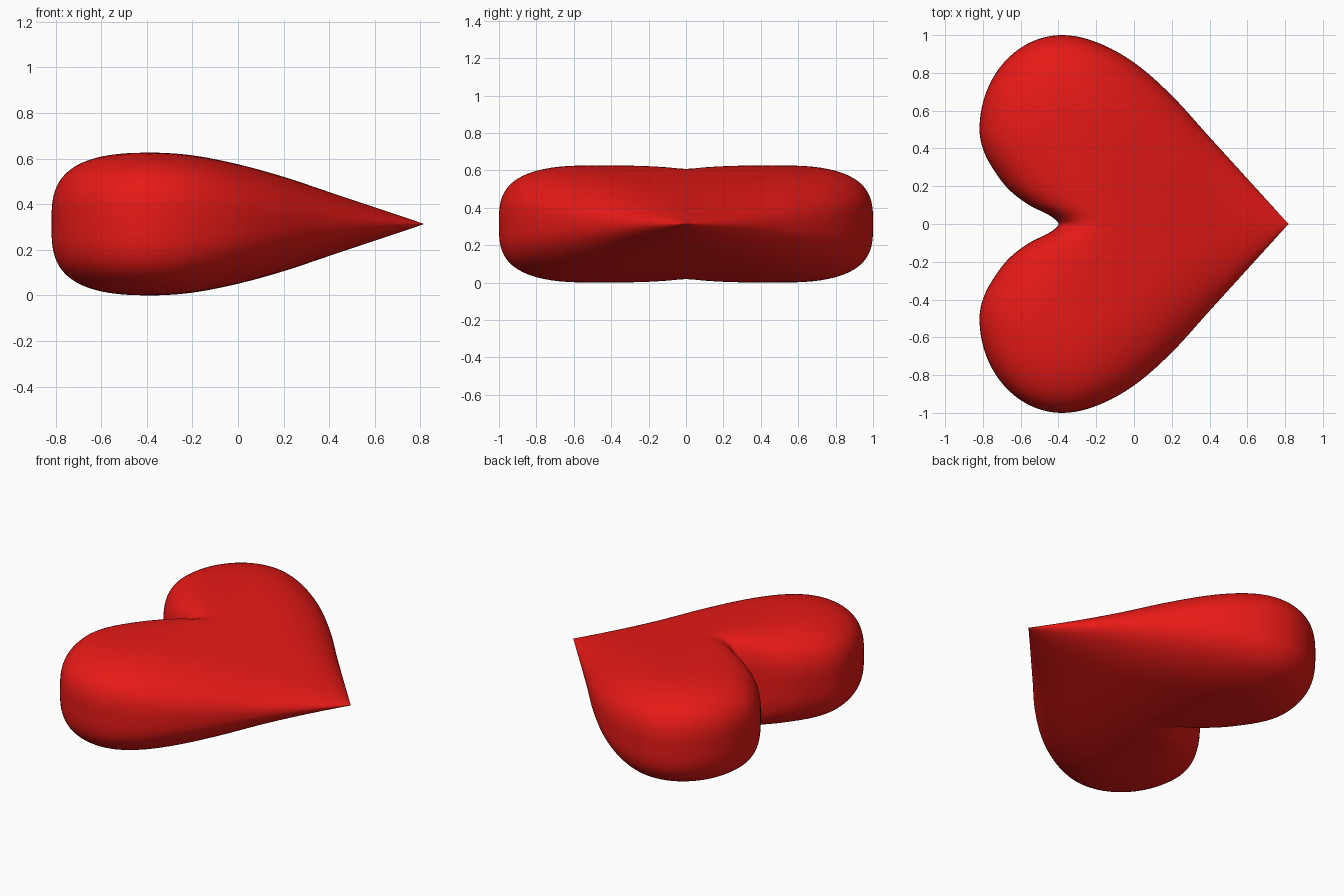
import bpy, bmesh, math

if "Cube" in bpy.data.objects:
    bpy.data.objects.remove(bpy.data.objects["Cube"])

# Fitted profiles: outer edge y(x), half thickness h(x), inner notch edge x(y)
OUTER = [(-.38, 1), (-.2, .963), (0, .855), (.2, .68), (.4, .46), (.6, .24), (.818, 0)]
THICK = [(-.38, .313), (-.2, .301), (0, .262), (.2, .207), (.4, .14), (.6, .073), (.818, 0)]
NOTCH = [(0, -.40), (.02, -.412), (.05, -.455), (.1, -.555), (.18, -.66),
         (.286, -.742), (.39, -.797), (.5, -.818)]
LX, LY, RX, RY = -.38, .5, .438, .5      # lobe centre and radii
TIP, CX = .818, -.1                      # tip position and hub of the rings
MID = .313                               # height of the middle plane


def curve(pts, v, flat_end=False):
    """Smooth interpolation through points, flat at the start."""
    n = len(pts) - 1
    v = min(max(v, pts[0][0]), pts[-1][0])
    i = next(k for k in range(n) if v <= pts[k + 1][0])

    def slope(k):
        if k == 0 or (k == n and flat_end):
            return 0
        a, b = pts[k - 1], pts[min(k + 1, n)]
        return (b[1] - a[1]) / (b[0] - a[0])
    (x0, y0), (x1, y1) = pts[i], pts[i + 1]
    d = x1 - x0
    t = (v - x0) / d
    return ((2 * t**3 - 3 * t**2 + 1) * y0 + (t**3 - 2 * t**2 + t) * d * slope(i)
            + (3 * t**2 - 2 * t**3) * y1 + (t**3 - t**2) * d * slope(i + 1))


def smooth(t):
    t = min(max(t, 0), 1)
    return t * t * (3 - 2 * t)


def half_height(x, y):
    """Half thickness of the puffed heart at a plan position."""
    y = abs(y)
    k = smooth((x - LX) / (TIP - LX))
    p, q = 2.6 - .6 * k, 3.2 - 1.2 * k
    ein = eout = 0
    if x > LX:
        f = .5 * (1 - k)
        eout = max(0, (y / max(curve(OUTER, x), 1e-6) - f) / (1 - f))
    if y < LY:
        start = CX + (LX - CX) * smooth(y / LY)
        ein = max(0, (start - x) / (start - curve(NOTCH, y, True)))
    elif x < LX:
        eout = math.hypot((x - LX) / RX, (y - LY) / RY)
    e = min(1, ein**p + eout**p)
    return curve(THICK, x) * (1 - e) ** (1 / q)


# Plan outline: notch, round lobe, long side to the tip, then mirrored
half = []
for i in range(32):
    y = LY * (i / 32) ** 1.4
    half.append((curve(NOTCH, y, True), y))
for i in range(28):
    a = math.pi / 2 * i / 28
    half.append((LX - RX * math.cos(a), LY + RY * math.sin(a)))
for i in range(50):
    x = LX + (TIP - LX) * (1 - (1 - i / 50) ** 1.4)
    half.append((x, curve(OUTER, x)))
outline = half + [(TIP, 0)] + [(x, -y) for x, y in reversed(half[1:])]

# Heart body: rings shrinking to the hub, top and bottom sharing the rim
RINGS = 32
bm = bmesh.new()
rim = [bm.verts.new((x, y, MID)) for x, y in outline]
n = len(rim)
for side in (1, -1):
    h = half_height(CX, 0)
    hub = bm.verts.new((CX, 0, MID + side * h))
    prev = None
    for r in range(1, RINGS + 1):
        s = 1 - (1 - r / RINGS) ** 2.8
        if r == RINGS:
            ring = rim
        else:
            ring = []
            for ox, oy in outline:
                x, y = CX + s * (ox - CX), s * oy
                ring.append(bm.verts.new((x, y, MID + side * half_height(x, y))))
        for i in range(n):
            j = (i + 1) % n
            if prev is None:
                bm.faces.new((hub, ring[i], ring[j]))
            else:
                bm.faces.new((prev[i], ring[i], ring[j], prev[j]))
        prev = ring
bmesh.ops.recalc_face_normals(bm, faces=bm.faces)
mesh = bpy.data.meshes.new("heart")
bm.to_mesh(mesh)
bm.free()

heart = bpy.data.objects.new("heart", mesh)
bpy.context.collection.objects.link(heart)
red = bpy.data.materials.new("red")
red.diffuse_color = (.8, .01, .008, 1)
red.use_nodes = True
red.node_tree.nodes["Principled BSDF"].inputs["Base Color"].default_value = red.diffuse_color
mesh.materials.append(red)

bpy.context.view_layer.objects.active = heart
heart.select_set(True)
bpy.ops.object.shade_smooth_by_angle(angle=math.radians(50))
